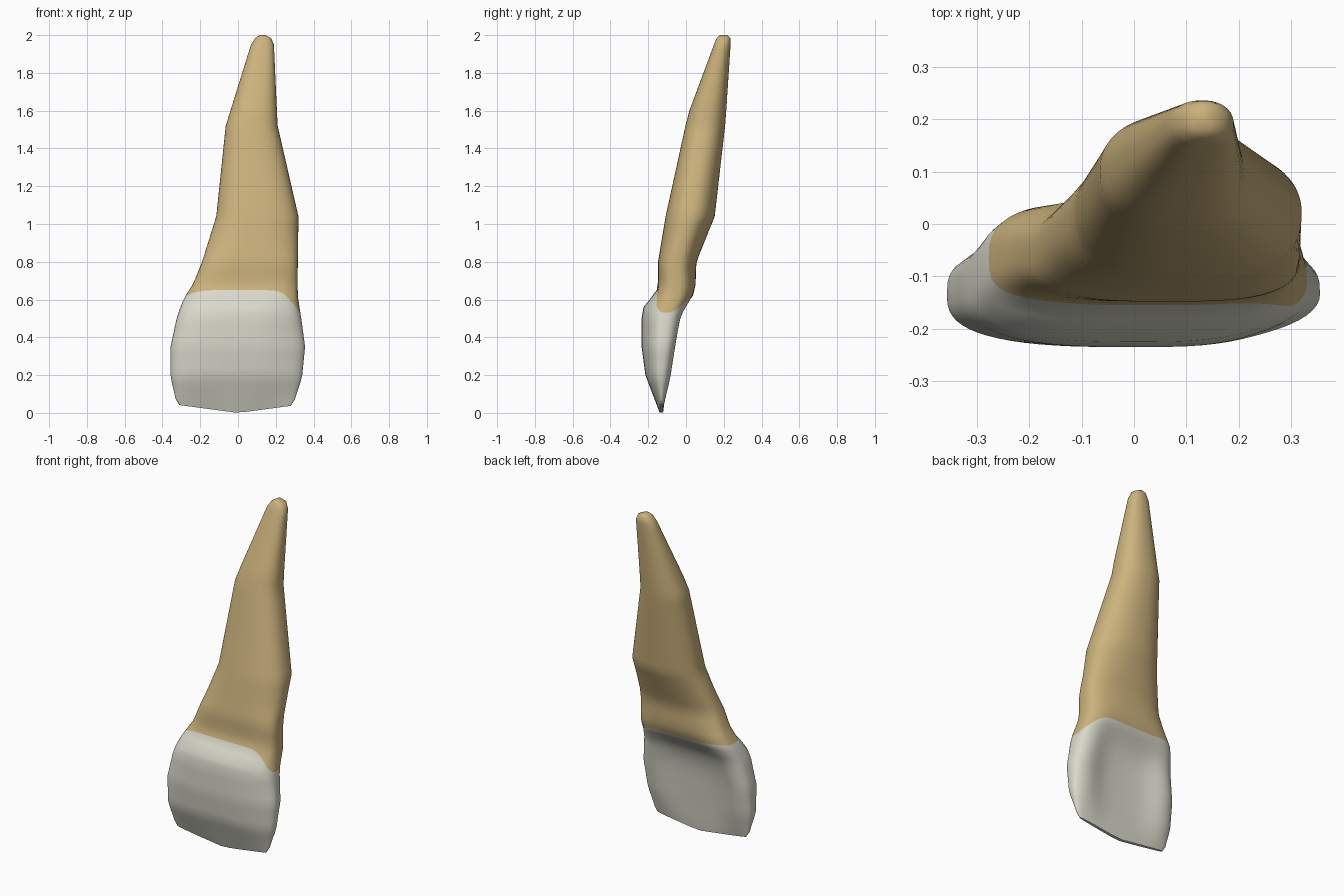
import bpy
import bmesh
from math import cos, sin, tau, pi, exp

default = bpy.data.objects.get("Cube")
if default:
    bpy.data.objects.remove(default, do_unlink=True)


def flat_material(name, colour):
    material = bpy.data.materials.new(name)
    material.use_nodes = True
    material.diffuse_color = colour
    material.node_tree.nodes["Principled BSDF"].inputs["Base Color"].default_value = colour
    return material


enamel = flat_material("enamel_white", (0.70, 0.69, 0.60, 1))
dentine = flat_material("root_tan", (0.60, 0.445, 0.205, 1))

# Outline by height: z, left and right edge in x, front and back edge in y
OUTLINE = [
    (0.00, -0.31, 0.28, -0.14, -0.12),
    (0.04, -0.33, 0.30, -0.155, -0.108),
    (0.20, -0.357, 0.34, -0.215, -0.063),
    (0.35, -0.357, 0.355, -0.235, -0.033),
    (0.50, -0.325, 0.335, -0.235, -0.005),
    (0.56, -0.305, 0.325, -0.225, 0.02),
    (0.61, -0.285, 0.318, -0.185, 0.05),
    (0.65, -0.255, 0.316, -0.155, 0.055),
    (0.70, -0.23, 0.315, -0.148, 0.052),
    (0.80, -0.19, 0.317, -0.148, 0.055),
    (1.04, -0.115, 0.32, -0.108, 0.152),
    (1.52, -0.065, 0.21, -0.003, 0.207),
    (1.60, -0.04, 0.206, 0.018, 0.213),
    (1.95, 0.069, 0.19, 0.148, 0.236),
    (1.985, 0.092, 0.175, 0.162, 0.235),
    (2.00, 0.115, 0.145, 0.18, 0.22),
]
SEGMENTS = 64
GUM_LINE = 0.65


def outline_at(z):
    """Straight interpolation between neighbouring outline rows."""
    for low, high in zip(OUTLINE, OUTLINE[1:]):
        if z <= high[0]:
            f = max(0, (z - low[0]) / (high[0] - low[0]))
            return [a + (b - a) * f for a, b in zip(low[1:], high[1:])]
    return OUTLINE[-1][1:]


def rounded(value, power):
    return (abs(value) ** power) * (1 if value >= 0 else -1)


def bell(value, centre, width):
    return exp(-((value - centre) / width) ** 4)


def surface_point(level, angle):
    """Point on the tooth; levels near the gum line sag towards the sides."""
    c, s = cos(angle), sin(angle)
    sag = 0.12 * c ** 4 if c > 0 else 0.03 * c ** 4
    sag += 0.03 * max(0, s) ** 2
    z = level - sag * max(0, 1 - abs(level - GUM_LINE) / 0.22)
    left, right, front, back = outline_at(z)
    # Flat-faced crown and squarish neck blending into a rounder root
    crown = min(1, max(0, (0.95 - z) / 0.4))
    if s < 0:
        power = 0.8 - 0.1 * crown - 0.15 * bell(z, 0.72, 0.12)
        power += 0.25 * min(1, max(0, c) * 1.5) * bell(z, 0.25, 0.35)
    else:
        power = 0.92 - 0.27 * crown
    u, v = rounded(c, power), rounded(s, power)
    x = (left + right) / 2 + u * (right - left) / 2
    y = (front + back) / 2 + v * (back - front) / 2
    # Back of the crown sunk to a flat floor between raised rims
    if s > 0:
        floor = 0.1 * z - 0.122
        y += (min(y, floor) - y) * bell(u, 0, 0.68) * bell(z, 0.25, 0.31)
    # Biting edge rises towards both corners
    z += 0.04 * abs(x / 0.3) * max(0, 1 - z / 0.16)
    return x, y, z


# Ring heights, with extra rings between widely spaced rows
levels = []
for low, high in zip(OUTLINE, OUTLINE[1:]):
    steps = max(1, round((high[0] - low[0]) / 0.04))
    levels += [low[0] + (high[0] - low[0]) * i / steps for i in range(steps)]
levels.append(OUTLINE[-1][0])

# Skin the rings into one continuous tooth
bm = bmesh.new()
rings = [[bm.verts.new(surface_point(level, tau * i / SEGMENTS))
          for i in range(SEGMENTS)] for level in levels]
for j in range(len(rings) - 1):
    middle = (levels[j] + levels[j + 1]) / 2
    for i in range(SEGMENTS):
        k = (i + 1) % SEGMENTS
        face = bm.faces.new((rings[j][i], rings[j][k], rings[j + 1][k], rings[j + 1][i]))
        face.material_index = 0 if middle < GUM_LINE else 1

# Biting edge closed by strips from front to back
base = rings[0]
for i in range(SEGMENTS // 2):
    strip = [base[i], base[i + 1], base[-i - 1], base[-i % SEGMENTS]]
    bm.faces.new(list(dict.fromkeys(strip)))
# Root tip
bm.faces.new(rings[-1]).material_index = 1
bmesh.ops.recalc_face_normals(bm, faces=bm.faces)

mesh = bpy.data.meshes.new("tooth")
bm.to_mesh(mesh)
bm.free()
mesh.materials.append(enamel)
mesh.materials.append(dentine)
tooth = bpy.data.objects.new("tooth_crown_and_root", mesh)
bpy.context.collection.objects.link(tooth)
bpy.context.view_layer.objects.active = tooth
tooth.select_set(True)
bpy.ops.object.shade_smooth_by_angle(angle=pi / 3)
